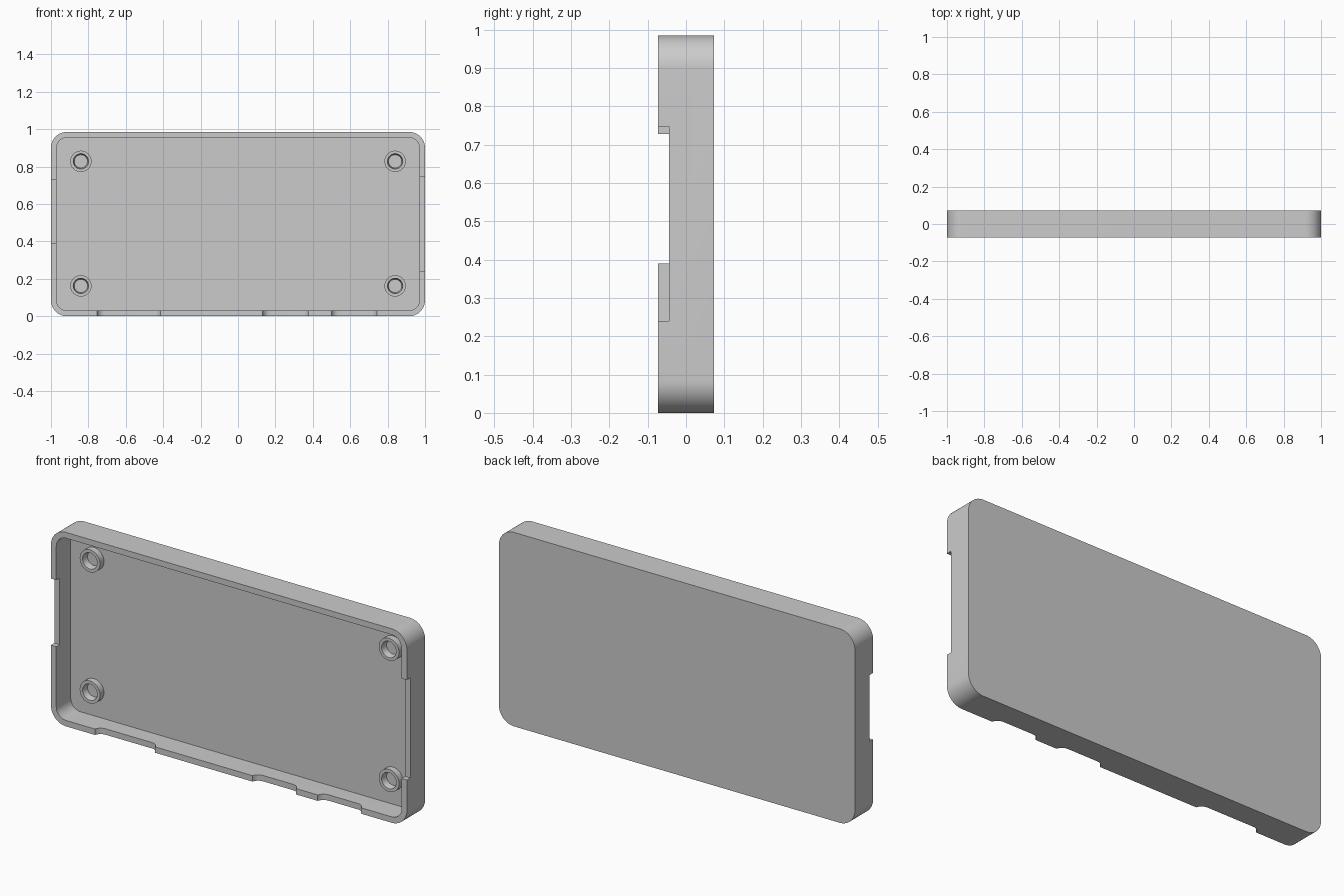
import bpy, bmesh, math
from mathutils import Vector

if "Cube" in bpy.data.objects:
    bpy.data.objects.remove(bpy.data.objects["Cube"], do_unlink=True)

HEIGHT = 0.985
HALF_DEPTH = 0.073
WALL = 0.03
FLOOR_Y = 0.043
FRONT = -HALF_DEPTH

grey = bpy.data.materials.new("plain grey")
grey.use_nodes = True
colour = (0.6, 0.6, 0.6, 1)
grey.diffuse_color = colour
grey.node_tree.nodes["Principled BSDF"].inputs["Base Color"].default_value = colour


def rounded_outline(x0, x1, z0, z1, radius, steps=12):
    """Counter-clockwise rounded rectangle as (x, z) pairs."""
    corners = [(x1 - radius, z1 - radius), (x0 + radius, z1 - radius),
               (x0 + radius, z0 + radius), (x1 - radius, z0 + radius)]
    points = []
    for i, (cx, cz) in enumerate(corners):
        for k in range(steps + 1):
            a = math.pi / 2 * (i + k / steps)
            points.append((cx + radius * math.cos(a), cz + radius * math.sin(a)))
    return points


def make_object(name, bm):
    bmesh.ops.recalc_face_normals(bm, faces=bm.faces)
    mesh = bpy.data.meshes.new(name)
    bm.to_mesh(mesh)
    bm.free()
    mesh.materials.append(grey)
    obj = bpy.data.objects.new(name, mesh)
    bpy.context.collection.objects.link(obj)
    return obj


def extrude(name, points, direction):
    bm = bmesh.new()
    face = bm.faces.new([bm.verts.new(p) for p in points])
    new = bmesh.ops.extrude_face_region(bm, geom=[face])["geom"]
    bmesh.ops.translate(bm, vec=Vector(direction),
                        verts=[v for v in new if isinstance(v, bmesh.types.BMVert)])
    return make_object(name, bm)


def activate(obj):
    bpy.ops.object.select_all(action='DESELECT')
    obj.select_set(True)
    bpy.context.view_layer.objects.active = obj


def smooth(obj):
    activate(obj)
    bpy.ops.object.shade_smooth_by_angle(angle=math.radians(30))


# Tray shell: rounded slab with a pocket open to the front
outer = rounded_outline(-1, 1, 0, HEIGHT, 0.085)
inner = rounded_outline(-1 + WALL, 1 - WALL, WALL, HEIGHT - WALL, 0.055)
tray = extrude("tray_shell", [(x, FRONT, z) for x, z in outer], (0, 2 * HALF_DEPTH, 0))
cutters = [extrude("pocket_cutter", [(x, FRONT - 0.1, z) for x, z in inner],
                   (0, FLOOR_Y - FRONT + 0.1, 0))]

# Square notches in the two end walls
NOTCH = 0.028
for side, low, high in [(-1, 0.39, 0.728), (1, 0.24, 0.748)]:
    points = [(side * 0.95, y, z) for y, z in
              [(FRONT - 0.1, low), (FRONT + NOTCH, low),
               (FRONT + NOTCH, high), (FRONT - 0.1, high)]]
    cutters.append(extrude("end_notch_cutter", points, (side * 0.1, 0, 0)))

# Round-cornered connector notches in the bottom wall
for left, right in [(-0.755, -0.412), (0.13, 0.38), (0.497, 0.745)]:
    outline = rounded_outline(left, right, FRONT - 0.1, FRONT + 0.03, 0.042, 10)
    cutters.append(extrude("bottom_notch_cutter",
                           [(x, y, -0.05) for x, y in outline], (0, 0, 0.1)))

activate(tray)
for cutter in cutters:
    cutter.hide_render = True
    mod = tray.modifiers.new("cut", 'BOOLEAN')
    mod.operation = 'DIFFERENCE'
    mod.solver = 'EXACT'
    mod.object = cutter
    bpy.ops.object.modifier_apply(modifier=mod.name)
    bpy.data.objects.remove(cutter, do_unlink=True)
smooth(tray)

# Standoff rings, revolved from a (radius, y) profile
SIDES = 40
PROFILE = [(0.057, FLOOR_Y + 0.002), (0.057, FLOOR_Y - 0.032),
           (0.041, FLOOR_Y - 0.032), (0.035, FLOOR_Y + 0.002)]
for x_name, x in [("right", -0.84), ("left", 0.84)]:
    for z_name, z in [("lower", 0.162), ("upper", 0.828)]:
        bm = bmesh.new()
        rings = []
        for r, y in PROFILE:
            angles = [2 * math.pi * k / SIDES for k in range(SIDES)]
            rings.append([bm.verts.new((x + r * math.cos(a), y, z + r * math.sin(a)))
                          for a in angles])
        for i, ring in enumerate(rings):
            following = rings[(i + 1) % len(rings)]
            for k in range(SIDES):
                n = (k + 1) % SIDES
                bm.faces.new((ring[k], ring[n], following[n], following[k]))
        smooth(make_object(f"{z_name}_{x_name}_standoff", bm))
